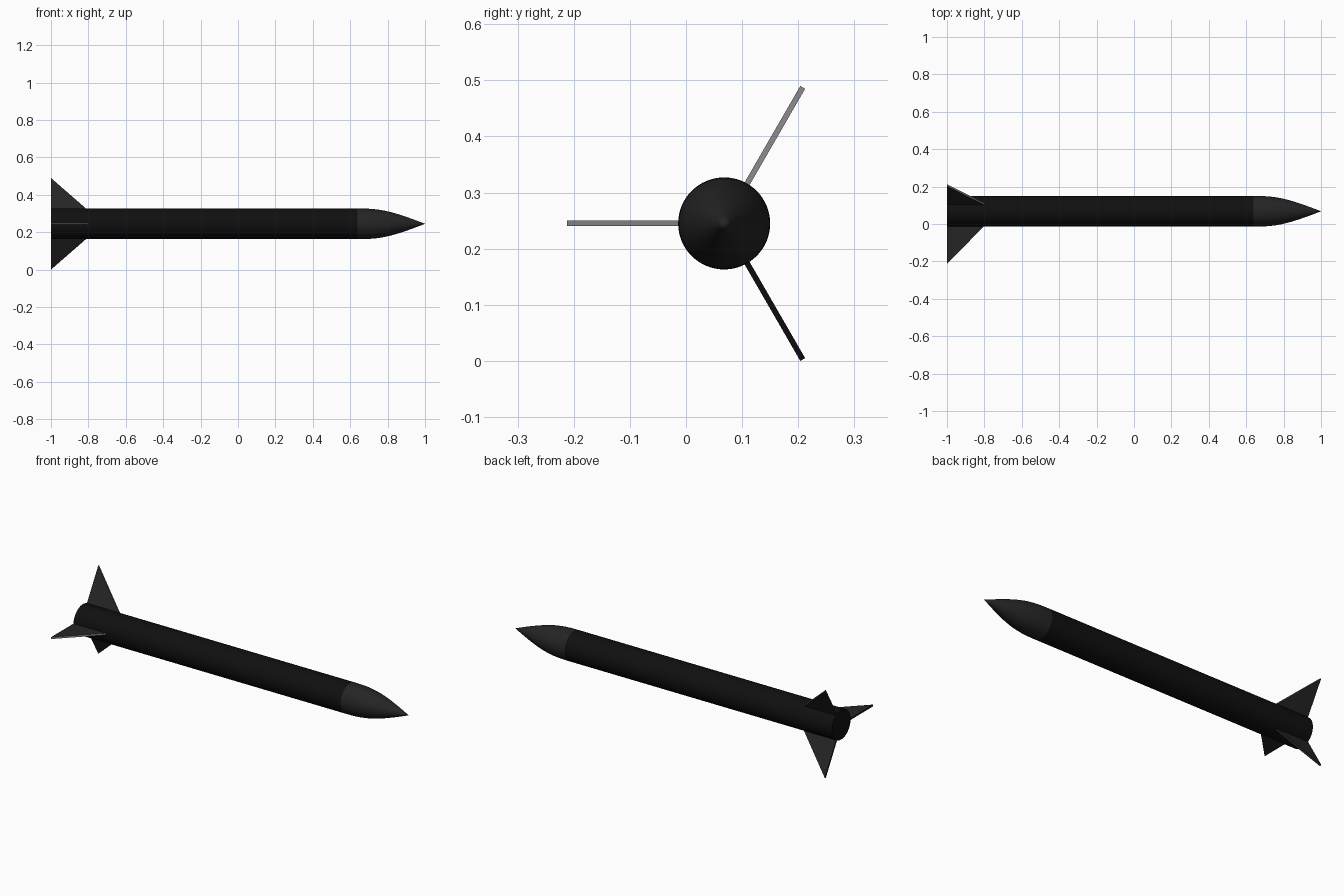
import bpy, bmesh
from math import radians, cos, sin, pi

if "Cube" in bpy.data.objects:
    bpy.data.objects.remove(bpy.data.objects["Cube"])

CY, CZ, R = 0.068, 0.245, 0.082   # body axis position and radius
SEG = 64


def material(name, v):
    m = bpy.data.materials.new(name)
    m.diffuse_color = (v, v, v, 1)
    m.use_nodes = True
    m.node_tree.nodes["Principled BSDF"].inputs["Base Color"].default_value = m.diffuse_color
    return m


body_mat = material("black", 0.005)
trim_mat = material("charcoal", 0.018)
edge_mat = material("edge_grey", 0.27)


def finish(name, bm, mats, smooth=None):
    bmesh.ops.recalc_face_normals(bm, faces=bm.faces)
    me = bpy.data.meshes.new(name)
    bm.to_mesh(me)
    bm.free()
    for m in mats:
        me.materials.append(m)
    ob = bpy.data.objects.new(name, me)
    bpy.context.collection.objects.link(ob)
    ob.location = (0, CY, CZ)
    if smooth:
        bpy.ops.object.select_all(action='DESELECT')
        ob.select_set(True)
        bpy.context.view_layer.objects.active = ob
        bpy.ops.object.shade_smooth_by_angle(angle=radians(smooth))
    return ob


def lathe(name, profile, mat):
    """Revolve (x, radius) points around the x axis."""
    bm = bmesh.new()
    vs = [bm.verts.new((x, 0, r)) for x, r in profile]
    es = [bm.edges.new(p) for p in zip(vs, vs[1:])]
    bmesh.ops.spin(bm, geom=vs + es, cent=(0, 0, 0), axis=(1, 0, 0),
                   angle=2 * pi, steps=SEG, use_duplicate=False)
    bmesh.ops.remove_doubles(bm, verts=bm.verts, dist=1e-5)
    return finish(name, bm, [mat], 35)


def bezier(p, t):
    u = 1 - t
    w = (u**3, 3 * u * u * t, 3 * u * t * t, t**3)
    return tuple(sum(k * q[i] for k, q in zip(w, p)) for i in (0, 1))


# Tube with closed tail
lathe("body_tube", [(-1, 0), (-1, R), (0.64, R)], body_mat)

# Curved nose cone
ctrl = [(0.64, R), (0.76, R), (0.82, 0.07), (1, 0)]
lathe("nose_cone", [bezier(ctrl, i / 16) for i in range(17)], trim_mat)


# Triangular tail fins, the sloped edge is lighter on the two upper ones
def fin(name, angle, light_edge):
    a, h = radians(angle), 0.005
    bm = bmesh.new()
    sides = []
    for s in (-h, h):
        sides.append([bm.verts.new((x, r * cos(a) - s * sin(a), r * sin(a) + s * cos(a)))
                      for x, r in ((-1, R - 0.003), (-0.8, R - 0.003), (-1, 0.28))])
    lo, hi = sides
    bm.faces.new(lo)
    bm.faces.new(hi)
    for i in range(3):
        j = (i + 1) % 3
        f = bm.faces.new((lo[i], lo[j], hi[j], hi[i]))
        f.material_index = int(light_edge and i == 1)
    finish(name, bm, [trim_mat, edge_mat])


fin("fin_upper", 60, True)
fin("fin_front", 180, True)
fin("fin_lower", 300, False)
